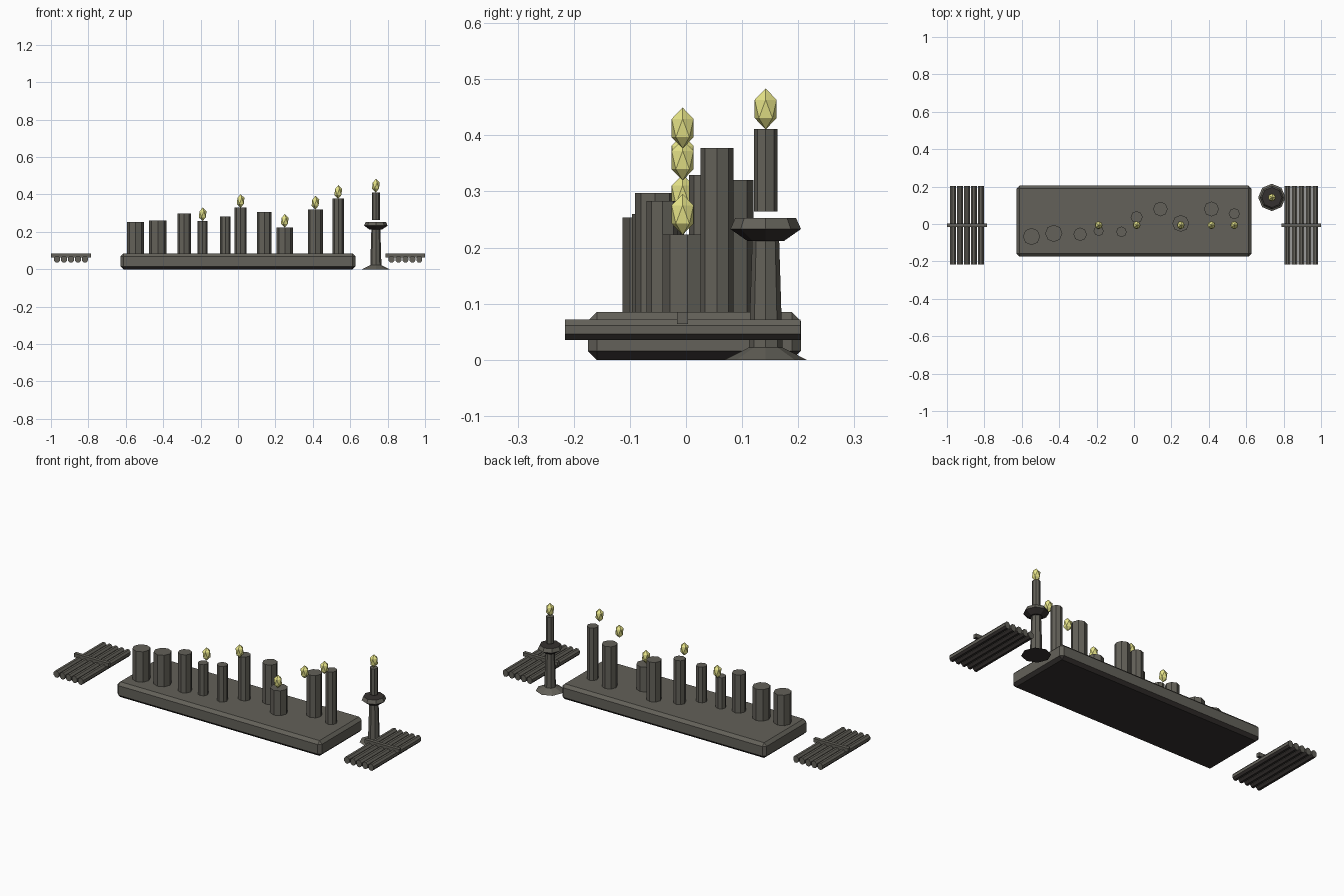
import bpy, bmesh, math
from mathutils import Matrix

if "Cube" in bpy.data.objects:
    bpy.data.objects.remove(bpy.data.objects["Cube"])


def material(name, rgb):
    m = bpy.data.materials.new(name)
    m.diffuse_color = (*rgb, 1)
    m.use_nodes = True
    m.node_tree.nodes["Principled BSDF"].inputs["Base Color"].default_value = m.diffuse_color
    return m


STONE = material("dark_wax_grey", (0.125, 0.119, 0.1))
SHADE = material("soot_brown", (0.036, 0.031, 0.029))
FLAME = material("flame_yellow", (0.8, 0.78, 0.25))
SHIFT = 0.003  # centres the whole set on x


def paint(ob, dark_top=False):
    """Grey body with sooty undersides, optionally a sooty flat top."""
    ob.data.materials.append(STONE)
    ob.data.materials.append(SHADE)
    for p in ob.data.polygons:
        if p.normal.z < -0.4 or (dark_top and p.normal.z > 0.95):
            p.material_index = 1


def box(name, lo, hi, bevel=0):
    bpy.ops.mesh.primitive_cube_add(size=1, location=[(a + b) / 2 for a, b in zip(lo, hi)])
    ob = bpy.context.object
    ob.name = name
    ob.location.x += SHIFT
    bm = bmesh.new()
    bm.from_mesh(ob.data)
    bm.transform(Matrix.Diagonal([b - a for a, b in zip(lo, hi)] + [1]))
    if bevel:
        bmesh.ops.bevel(bm, geom=bm.edges[:], offset=bevel, segments=1, affect="EDGES")
    bm.normal_update()
    bm.to_mesh(ob.data)
    bm.free()
    paint(ob)


def lathe(name, x, y, profile, sides=8, dark_top=False):
    """Closed faceted solid from (radius, height) rings."""
    verts = [(x + SHIFT + r * math.cos(2 * math.pi * i / sides), y + r * math.sin(2 * math.pi * i / sides), z)
             for r, z in profile for i in range(sides)]
    faces = [tuple(reversed(range(sides))), tuple(range(len(verts) - sides, len(verts)))]
    for k in range(len(profile) - 1):
        for i in range(sides):
            j = (i + 1) % sides
            faces.append((k * sides + i, k * sides + j, (k + 1) * sides + j, (k + 1) * sides + i))
    mesh = bpy.data.meshes.new(name)
    mesh.from_pydata(verts, [], faces)
    mesh.update()
    ob = bpy.data.objects.new(name, mesh)
    bpy.context.collection.objects.link(ob)
    paint(ob, dark_top)


def flame(x, y, bottom):
    bpy.ops.mesh.primitive_ico_sphere_add(subdivisions=1, radius=1, location=(x + SHIFT, y, bottom + 0.036))
    ob = bpy.context.object
    ob.name = "flame"
    ob.data.materials.append(FLAME)
    ob.data.transform(Matrix.Diagonal((0.023, 0.023, 0.0365, 1)))


# Slab with chamfered edges
box("slab", (-0.632, -0.175, 0), (0.626, 0.205, 0.085), 0.016)

# Candles on the slab: x, y, radius, top, lit
for x, y, r, top, lit in [
    (-0.551, -0.067, 0.046, 0.254, False), (-0.432, -0.05, 0.046, 0.26, False),
    (-0.291, -0.055, 0.036, 0.297, False), (-0.192, -0.037, 0.027, 0.258, True),
    (-0.07, -0.042, 0.028, 0.283, False), (0.011, 0.037, 0.032, 0.329, True),
    (0.138, 0.08, 0.039, 0.305, False), (0.247, 0.003, 0.045, 0.223, True),
    (0.411, 0.08, 0.04, 0.32, True), (0.533, 0.055, 0.0295, 0.377, True),
]:
    lathe("candle", x, y, [(r, 0.08), (r, top)])
    if lit:
        flame(x, -0.006, top)

# Standing candle holder with its own candle
SX, SY = 0.734, 0.142
lathe("holder_base", SX, SY, [(0.073, 0), (0.03, 0.022)])
lathe("holder_column", SX, SY, [(0.03, 0.02), (0.024, 0.214)])
lathe("holder_dish", SX, SY, [(0.033, 0.212), (0.063, 0.233), (0.054, 0.253)], dark_top=True)
lathe("holder_candle", SX, SY, [(0.021, 0.264), (0.021, 0.411)])
flame(SX, SY, 0.411)

# Slatted racks on both sides: five spaced octagonal rods and a crossbar
for cx in (-0.896, 0.892):
    for i in range(-2, 3):
        bpy.ops.mesh.primitive_cylinder_add(
            vertices=8, radius=0.02, depth=0.42, location=(cx + SHIFT + i * 0.0372, -0.006, 0.0535))
        rod = bpy.context.object
        rod.name = "rack_rod"
        rod.data.transform(Matrix.Diagonal((0.84, 1, 1, 1)) @ Matrix.Rotation(math.pi / 2, 4, "X")
                           @ Matrix.Rotation(math.pi / 8, 4, "Z"))
        rod.data.update()
        paint(rod)
    box("rack_crossbar", (cx - 0.106, -0.016, 0.064), (cx + 0.106, 0.004, 0.085))
